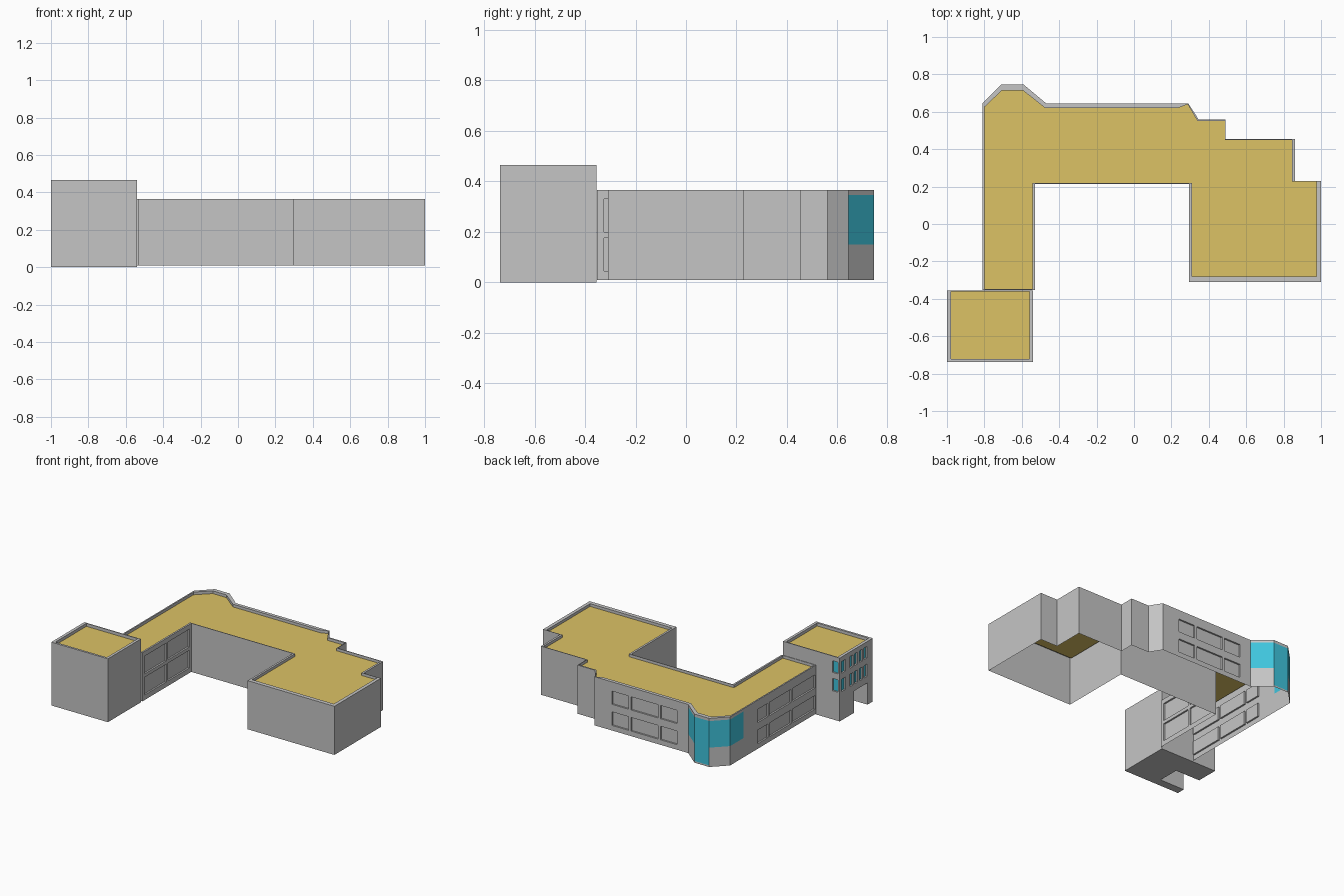
import bpy, bmesh
from mathutils import Vector

if "Cube" in bpy.data.objects:
    bpy.data.objects.remove(bpy.data.objects["Cube"])


def material(name, rgb):
    m = bpy.data.materials.new(name)
    m.diffuse_color = (*rgb, 1)
    m.use_nodes = True
    m.node_tree.nodes["Principled BSDF"].inputs["Base Color"].default_value = m.diffuse_color
    return m


MATS = [material("grey wall", (0.56, 0.56, 0.56)),
        material("sand roof", (0.72, 0.54, 0.13)),
        material("teal glass", (0.05, 0.56, 0.73))]
WALL, ROOF, GLASS = 0, 1, 2


def face(bm, pts, mat=WALL):
    bm.faces.new([bm.verts.new(p) for p in pts]).material_index = mat


def wall(bm, p, q, z0, z1, openings=()):
    """Wall p->q (inside on the right) with recessed panels (u0, u1, za, zb, depth, mat)."""
    p, q = Vector((*p, 0)), Vector((*q, 0))
    length = (q - p).length
    d = (q - p) / length
    inward = Vector((d.y, -d.x, 0))

    def pt(u, z, depth=0):
        return p + d * u + inward * depth + Vector((0, 0, z))

    us = sorted({0, length, *[u for o in openings for u in o[:2]]})
    zs = sorted({z0, z1, *[z for o in openings for z in o[2:4]]})
    for a, b in zip(us, us[1:]):
        for lo, hi in zip(zs, zs[1:]):
            u, z = (a + b) / 2, (lo + hi) / 2
            if not any(o[0] < u < o[1] and o[2] < z < o[3] for o in openings):
                face(bm, [pt(b, lo), pt(a, lo), pt(a, hi), pt(b, hi)])
    for a, b, lo, hi, dep, mat in openings:
        face(bm, [pt(b, lo, dep), pt(a, lo, dep), pt(a, hi, dep), pt(b, hi, dep)], mat)
        if dep:
            ring = [(b, lo), (a, lo), (a, hi), (b, hi)]
            for i in range(4):
                if i == 0 and lo <= z0:      # doorway has no sill
                    continue
                s, t = ring[i], ring[(i + 1) % 4]
                face(bm, [pt(*s), pt(*t), pt(*t, dep), pt(*s, dep)])


def building(name, outline, inner, z0, z1, z_roof, openings, floor=()):
    """Walls, parapet cap, parapet inside and sunken roof from a clockwise outline."""
    bm = bmesh.new()
    n = len(outline)
    for i in range(n):
        j = (i + 1) % n
        p, q, a, b = outline[i], outline[j], inner[i], inner[j]
        wall(bm, p, q, z0, z1, openings.get(i, ()))
        face(bm, [(*q, z1), (*p, z1), (*a, z1), (*b, z1)])
        face(bm, [(*b, z1), (*a, z1), (*a, z_roof), (*b, z_roof)])
    face(bm, [(*p, z_roof) for p in reversed(inner)], ROOF)
    for x0, x1, y0, y1 in floor:
        face(bm, [(x0, y0, z0), (x0, y1, z0), (x1, y1, z0), (x1, y0, z0)])
    bmesh.ops.remove_doubles(bm, verts=bm.verts, dist=0.0002)
    me = bpy.data.meshes.new(name)
    bm.to_mesh(me)
    bm.free()
    for m in MATS:
        me.materials.append(m)
    ob = bpy.data.objects.new(name, me)
    bpy.context.collection.objects.link(ob)


def grid(columns, rows, depth, mat):
    return [(a, b, lo, hi, depth, mat) for a, b in columns for lo, hi in rows]


# Main wings: open-bottomed shell with parapet
outline = [(-.81, -.352), (-.81, .645), (-.71, .745), (-.59, .745), (-.47, .645),
           (.235, .645), (.29, .645), (.345, .56), (.49, .56), (.49, .455), (.86, .455),
           (.86, .23), (1, .23), (1, -.31), (.295, -.31), (.295, .215), (-.53, .215), (-.53, -.352)]
inner = [(-.80, -.348), (-.80, .625), (-.705, .715), (-.595, .715), (-.475, .62),
         (.235, .62), (.287, .64), (.34, .55), (.486, .55), (.486, .45), (.845, .45),
         (.845, .227), (.975, .227), (.975, -.28), (.31, -.28), (.31, .22), (-.543, .22), (-.543, -.348)]
ROWS = [(.045, .145), (.2, .297)]
CHAMFER = .1 * 2 ** .5
RIGHT_CHAMFER = (.12 ** 2 + .1 ** 2) ** .5
main_openings = {
    0: grid([(.012, .27), (.29, .54), (.56, .68)], ROWS, .012, WALL)
       + [(.84, .997, .15, .345, 0, GLASS)],
    1: [(0, CHAMFER, .15, .345, 0, GLASS)],
    2: [(0, .12, .02, .345, 0, GLASS)],
    3: [(0, RIGHT_CHAMFER, .15, .345, 0, GLASS)],
    4: grid([(.09, .225), (.245, .465), (.485, .62)], ROWS, .012, WALL),
    16: grid([(.02, .27), (.29, .54)], [(.045, .175), (.2, .33)], .012, WALL),
}
building("main_wings", outline, inner, .008, .365, .345, main_openings)

# Corner tower with small windows and an entrance recess
t_outline = [(-1, -.738), (-1, -.355), (-.54, -.355), (-.54, -.738)]
t_inner = [(-.978, -.722), (-.978, -.362), (-.56, -.362), (-.56, -.722)]
T_ROWS = [(.21, .30), (.345, .43)]
columns = [(.065 + i * .055, .100 + i * .055) for i in range(4)]
tower_openings = {
    0: grid(columns + [(.315, .365)], T_ROWS, .012, GLASS)
       + [(.06, .22, 0, .16, .2, WALL)],
    1: grid([(.015, .06)], T_ROWS, .012, GLASS),
}
building("corner_tower", t_outline, t_inner, 0, .465, .443, tower_openings,
         floor=[(-1, -.54, -.738, -.678), (-.8, -.54, -.678, -.518), (-1, -.54, -.518, -.355)])
